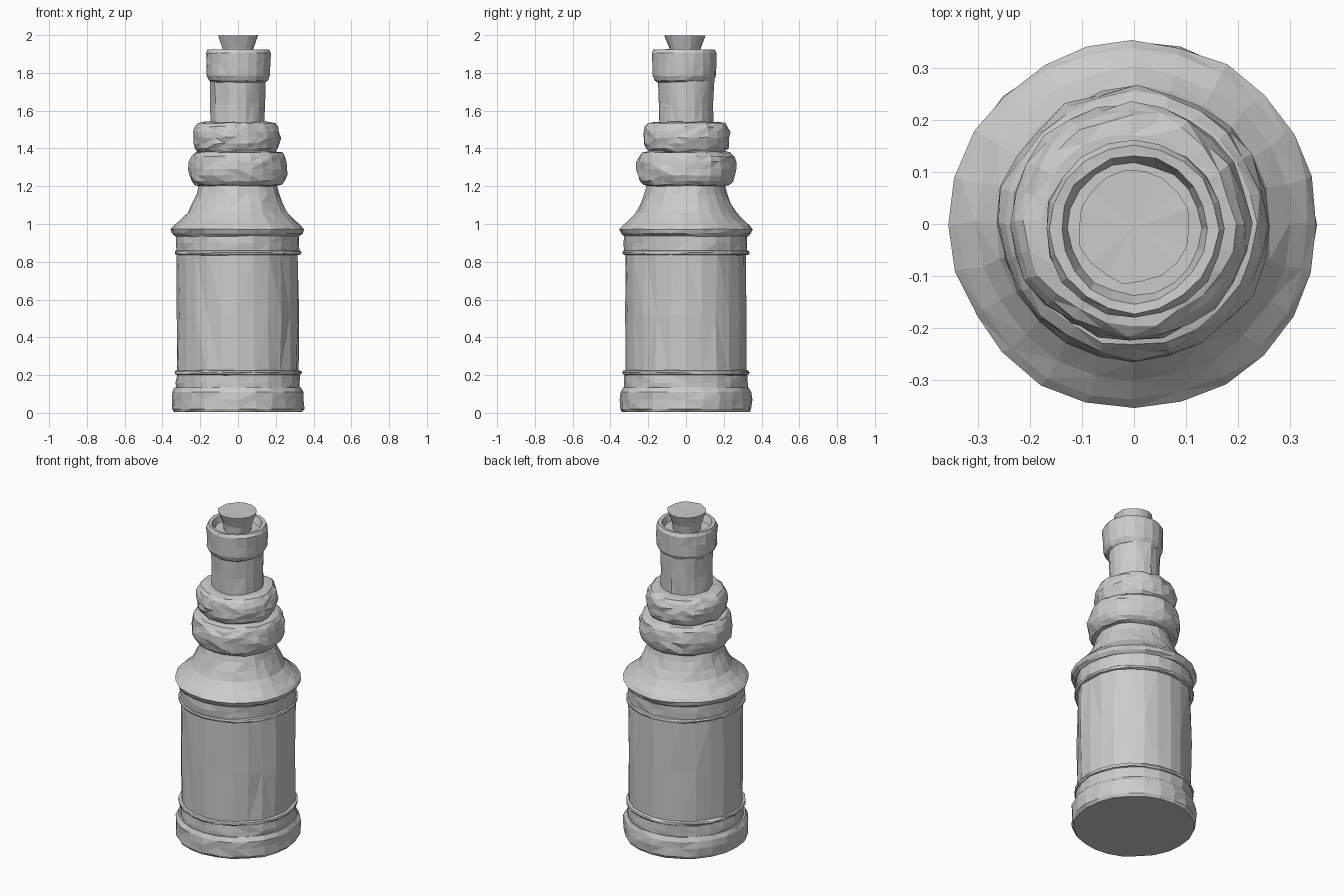
import bpy
import bmesh
import random
from math import cos, sin, tau

cube = bpy.data.objects.get("Cube")
if cube:
    bpy.data.objects.remove(cube)

random.seed(7)

# One plain grey for the whole bottle
grey = bpy.data.materials.new("plain grey")
grey.use_nodes = True
GREY = (0.6, 0.6, 0.6, 1)
grey.diffuse_color = GREY
grey.node_tree.nodes["Principled BSDF"].inputs["Base Color"].default_value = GREY


def lathe(name, profile, sides=24, rough=0.004, centre=(0, 0), lift=0.5):
    """Spin a (radius, height) profile into a closed, hand-carved looking solid."""
    bm = bmesh.new()
    cx, cy = centre
    wobble = [random.uniform(-rough, rough) for _ in range(sides)]
    rings = []
    for r, z in profile:
        ring = []
        for i in range(sides):
            a = tau * i / sides + random.uniform(-rough, rough) * 4
            rr = r + wobble[i] * 0.6 + random.uniform(-rough, rough)
            zz = z + random.uniform(-rough, rough) * lift
            ring.append(bm.verts.new((cx + rr * cos(a), cy + rr * sin(a), zz)))
        rings.append(ring)
    for low, high in zip(rings, rings[1:]):
        for i in range(sides):
            j = (i + 1) % sides
            bm.faces.new((low[i], low[j], high[j], high[i]))
    # Fan caps at both ends
    for ring, z in ((rings[0], profile[0][1]), (rings[-1], profile[-1][1])):
        hub = bm.verts.new((cx, cy, z))
        for i in range(sides):
            bm.faces.new((hub, ring[i], ring[(i + 1) % sides]))
    bmesh.ops.triangulate(bm, faces=[f for f in bm.faces if len(f.verts) == 4])
    bmesh.ops.recalc_face_normals(bm, faces=bm.faces)
    mesh = bpy.data.meshes.new(name)
    bm.to_mesh(mesh)
    bm.free()
    mesh.materials.append(grey)
    obj = bpy.data.objects.new(name, mesh)
    bpy.context.collection.objects.link(obj)
    return obj


def bulge(inner, outer, low, high, steps=8):
    """Rounded collar profile, a flattened half ellipse."""
    pts = []
    for k in range(steps + 1):
        a = tau / 2 * k / steps
        pts.append((inner + (outer - inner) * sin(a) ** 0.7,
                    (low + high) / 2 - (high - low) / 2 * cos(a)))
    return pts


# Foot and the plain band above it
lathe("foot", [(0.34, 0.004), (0.35, 0.02), (0.35, 0.07), (0.348, 0.11),
               (0.335, 0.135)], lift=0)
lathe("lower_band", [(0.328, 0.12), (0.328, 0.16), (0.326, 0.2)])

# Tall straight body
lathe("body", [(0.32, 0.19), (0.322, 0.52), (0.32, 0.86)], rough=0.005)

# Thin beads framing the body
for label, z in (("lower_bead", 0.213), ("upper_bead", 0.848)):
    lathe(label, bulge(0.322, 0.336, z - 0.013, z + 0.013, 4), rough=0.002)

# Upper band, projecting lip and concave shoulder
lathe("upper_band", [(0.324, 0.85), (0.326, 0.9), (0.326, 0.95)])
lathe("shoulder", [(0.328, 0.935), (0.345, 0.95), (0.354, 0.972), (0.338, 0.99),
                   (0.302, 1.02), (0.265, 1.06), (0.24, 1.11), (0.218, 1.16),
                   (0.2, 1.22)])

# Two stacked round collars
lathe("lower_collar", bulge(0.2, 0.262, 1.2, 1.385), rough=0.006)
lathe("upper_collar", bulge(0.17, 0.228, 1.375, 1.54), rough=0.006,
      centre=(-0.008, 0.004))

# Neck and thick mouth ring with a recessed top
lathe("neck", [(0.142, 1.5), (0.142, 1.64), (0.147, 1.78)], sides=20,
      centre=(-0.002, 0))
lathe("mouth_ring", [(0.14, 1.75), (0.155, 1.76), (0.168, 1.785), (0.171, 1.85),
                     (0.172, 1.905), (0.162, 1.924), (0.142, 1.922),
                     (0.128, 1.885)], sides=20, rough=0.003, centre=(0, -0.01))

# Tapered stopper
lathe("stopper", [(0.072, 1.86), (0.083, 1.93), (0.108, 1.998)], sides=18,
      rough=0.003, centre=(0, -0.006))
